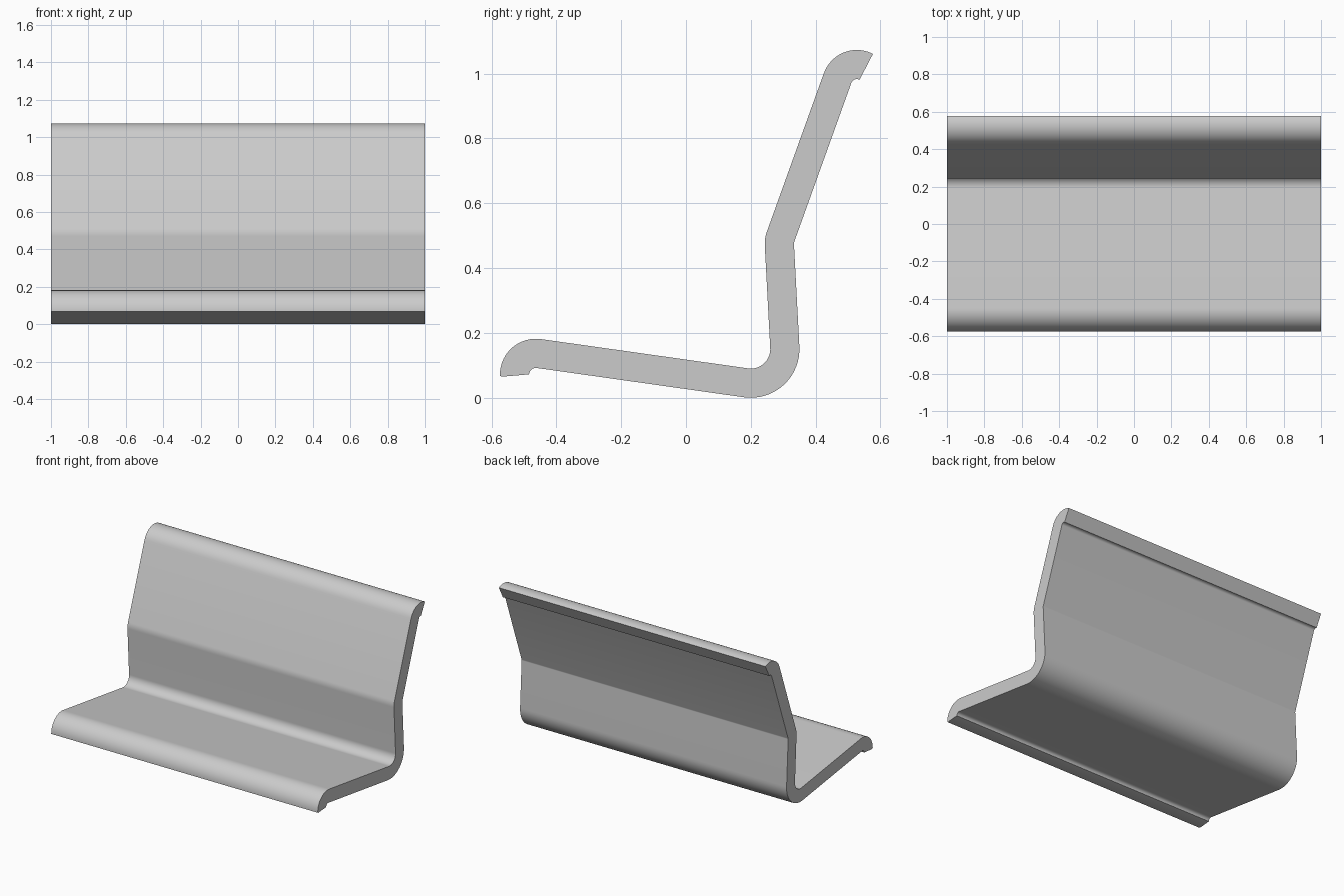
import bpy, bmesh
from math import radians, sin, cos

if "Cube" in bpy.data.objects:
    bpy.data.objects.remove(bpy.data.objects["Cube"])

# Bends of the bent sheet: centre y, centre z, upper radius, lower radius, start and end angle
BENDS = [
    (-0.463, 0.071, 0.111, 0.021, 177, 82.3, 12),    # front lip
    (0.2, 0.15, 0.06, 0.15, -97.7, 3.4, 16),         # seat to back
    (0.353, 0.475, 0.11, 0.02, 183.4, 160.3, 6),     # lumbar bend
    (0.527, 0.965, 0.108, 0.018, 160.3, 62.5, 12),   # top lip
]


def side(index):
    pts = []
    for bend in BENDS:
        cy, cz, a0, a1, n = bend[0], bend[1], bend[4], bend[5], bend[6]
        r = bend[index]
        for i in range(n + 1):
            a = radians(a0 + (a1 - a0) * i / n)
            pts.append((cy + r * cos(a), cz + r * sin(a)))
    return pts


# Closed side profile with a softened front tip
profile = side(2) + side(3)[::-1] + [(-0.567, 0.065), (-0.574, 0.068)]

# Extrude the profile across the width
bm = bmesh.new()
face = bm.faces.new([bm.verts.new((-1, y, z)) for y, z in profile])
new = bmesh.ops.extrude_face_region(bm, geom=[face])["geom"]
bmesh.ops.translate(bm, vec=(2, 0, 0),
                    verts=[v for v in new if isinstance(v, bmesh.types.BMVert)])
if not any(f.normal.x < -0.9 for f in bm.faces):
    face = bm.faces.new([v for v in bm.verts if v.co.x < 0])
bmesh.ops.recalc_face_normals(bm, faces=bm.faces)

mesh = bpy.data.meshes.new("bench_seat_and_back")
bm.to_mesh(mesh)
bm.free()
bench = bpy.data.objects.new("bench_seat_and_back", mesh)
bpy.context.collection.objects.link(bench)
bpy.context.view_layer.objects.active = bench
bench.select_set(True)
bpy.ops.object.shade_smooth_by_angle(angle=radians(30))
